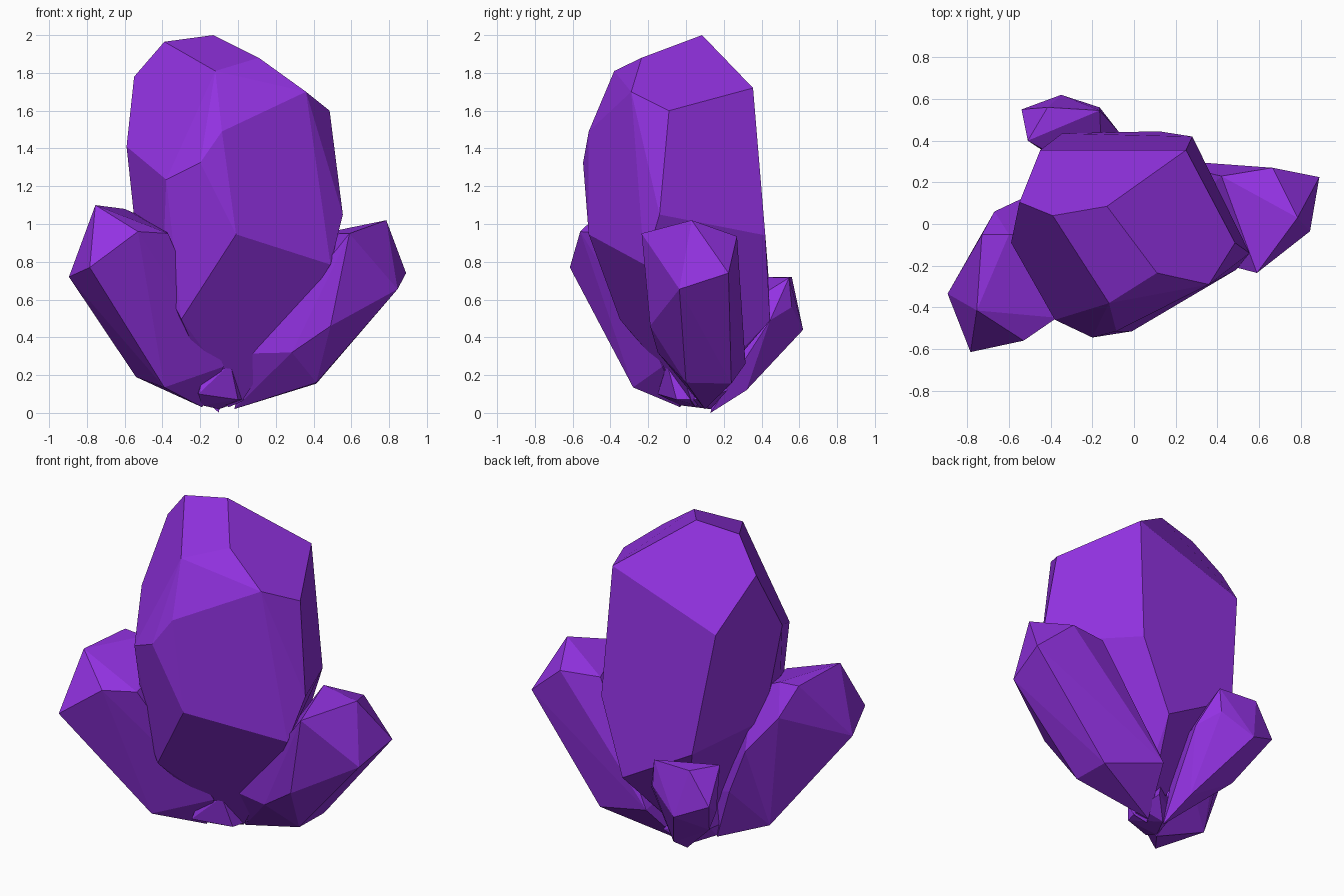
import bpy, bmesh, math

violet = bpy.data.materials.new("violet crystal")
violet.diffuse_color = (0.29, 0.032, 0.76, 1)


def crystal(name, corners, merge=3):
    """Facet a crystal as the convex hull of its corners, merging near-flat facets."""
    bm = bmesh.new()
    for co in corners:
        bm.verts.new(co)
    hull = bmesh.ops.convex_hull(bm, input=bm.verts[:])
    spare = {v for v in hull["geom_interior"] + hull["geom_unused"]
             if isinstance(v, bmesh.types.BMVert)}
    bmesh.ops.delete(bm, geom=list(spare), context='VERTS')
    bmesh.ops.dissolve_limit(bm, angle_limit=math.radians(merge),
                             verts=bm.verts[:], edges=bm.edges[:])
    bmesh.ops.recalc_face_normals(bm, faces=bm.faces[:])
    mesh = bpy.data.meshes.new(name)
    bm.to_mesh(mesh)
    bm.free()
    mesh.materials.append(violet)
    obj = bpy.data.objects.new(name, mesh)
    bpy.context.collection.objects.link(obj)
    return obj


# Tall central crystal: crown, shoulders, waist, tapering root
crystal("main_crystal", [
    (-.13, .085, 2.0), (-.39, .04, 1.965), (.11, -.235, 1.88), (-.12, -.38, 1.81),
    (.36, -.29, 1.70), (.485, -.09, 1.60), (.25, .355, 1.72), (-.45, .355, 1.48),
    (-.55, .105, 1.78), (-.59, -.09, 1.41), (-.38, -.46, 1.235), (-.20, -.545, 1.325),
    (-.085, -.515, 1.49),
    (.555, -.14, 1.05), (.49, -.22, .785), (-.01, -.515, .945), (.28, .42, .94),
    (.12, .445, .49), (-.345, .435, .75), (-.53, 0, .85), (-.40, -.33, .70),
    (-.30, -.35, .495), (-.05, .05, .03), (.02, .03, .06), (-.12, -.02, .10),
], 13)

# Left crystal leaning outward and forward
crystal("left_crystal", [
    (-.755, -.415, 1.10), (-.73, -.05, 1.09), (-.67, .06, .92), (-.53, -.56, .96),
    (-.785, -.615, .77), (-.895, -.335, .72), (-.37, -.45, .95), (-.60, -.05, 1.08),
    (-.42, -.05, 1.0), (-.50, .14, .70), (-.54, -.04, .19), (-.39, -.28, .135),
    (-.075, -.125, .245), (-.19, -.03, .03), (-.35, .08, .39),
])

# Right crystal leaning outward
crystal("right_crystal", [
    (.785, .03, 1.02), (.665, .27, .935), (.59, -.235, .95), (.89, .225, .74),
    (.845, -.035, .655), (.42, .23, .945), (.49, -.19, .46), (.285, -.15, .32),
    (.08, -.10, .315), (.415, 0, .16), (.415, .24, .155), (.05, .315, .26),
    (-.02, .10, .02),
])

# Short crystal at the back
crystal("back_crystal", [
    (-.165, .545, .715), (-.415, .56, .72), (-.51, .40, .72), (-.54, .55, .525),
    (-.35, .62, .44), (-.165, .56, .56), (-.50, .42, .44), (-.075, .445, .49),
    (-.14, .32, .12), (-.41, .36, .28), (-.10, .13, 0), (-.15, .20, .50),
])

# Small root where the crystals meet
crystal("root", [
    (-.21, -.15, .10), (-.19, -.03, .04), (0, -.05, .07), (.04, .10, .07),
    (-.10, .13, .02), (-.22, .08, .13), (0, .22, .12), (-.04, -.10, .26),
    (-.16, -.10, .28), (-.10, .12, .30),
])
